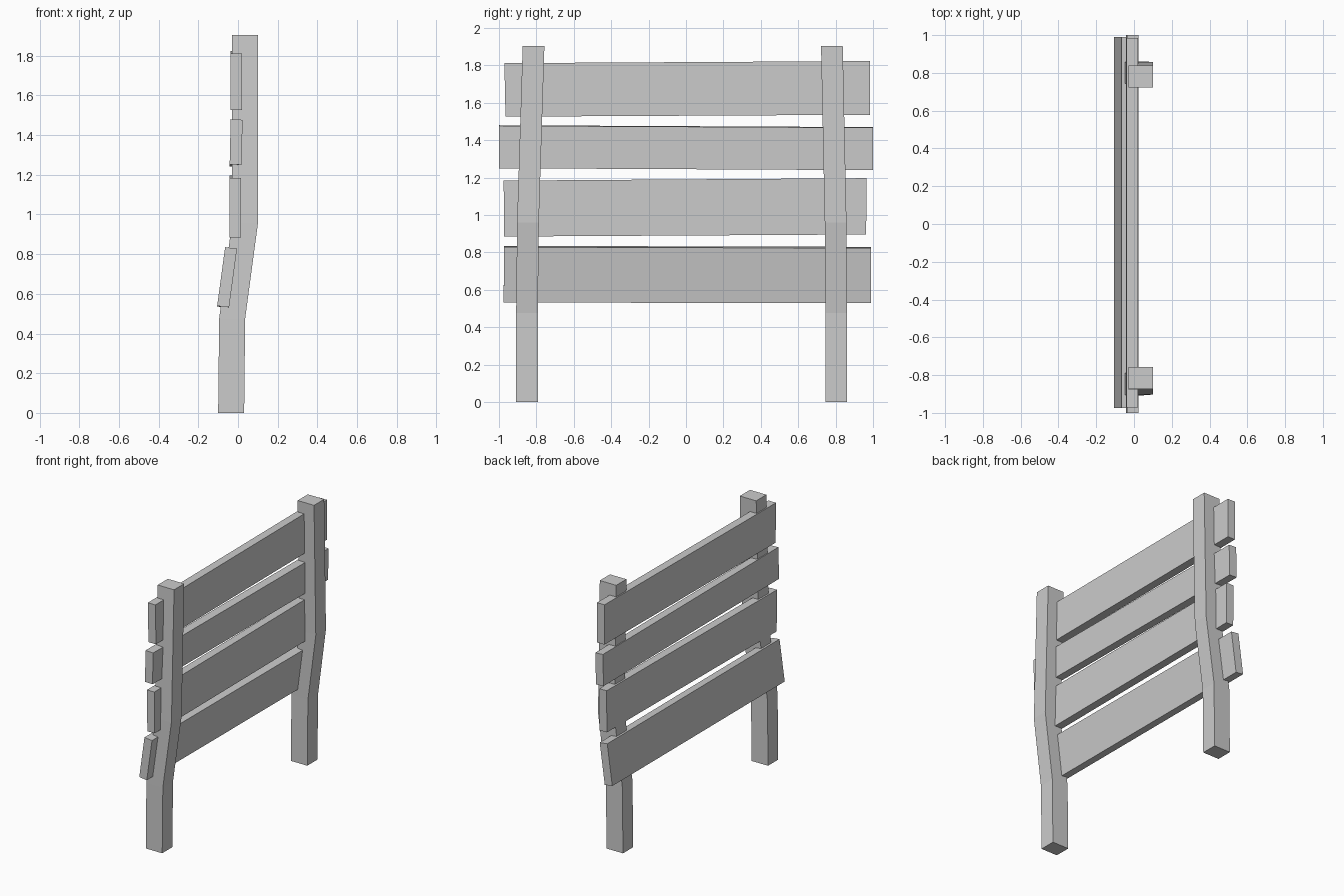
import bpy, bmesh

if "Cube" in bpy.data.objects:
    bpy.data.objects.remove(bpy.data.objects["Cube"])


def loft(name, rings):
    """Skin a list of four-point rings and cap both ends."""
    bm = bmesh.new()
    loops = [[bm.verts.new(p) for p in ring] for ring in rings]
    for a, b in zip(loops, loops[1:]):
        for i in range(4):
            j = (i + 1) % 4
            bm.faces.new((a[i], a[j], b[j], b[i]))
    bm.faces.new(loops[0][::-1])
    bm.faces.new(loops[-1])
    bmesh.ops.recalc_face_normals(bm, faces=bm.faces[:])
    mesh = bpy.data.meshes.new(name)
    bm.to_mesh(mesh)
    bm.free()
    obj = bpy.data.objects.new(name, mesh)
    bpy.context.collection.objects.link(obj)
    return obj


def post(name, centres):
    # Square timber, cranked backwards between the two middle stations
    rings = []
    for x, z, y in zip((-0.1, -0.095, -0.03, -0.03), (0, 0.475, 0.96, 1.905), centres):
        z, y = (z, y)
        rings.append([(x, y - 0.058, z), (x + 0.131, y - 0.058, z),
                      (x + 0.131, y + 0.058, z), (x, y + 0.058, z)])
    return loft(name, rings)


def plank(name, ends, x_bottom, x_top, drop=0.0, thick=0.06):
    # Each end: y at bottom, y at top, z bottom, z top
    rings = []
    for y0, y1, z0, z1 in ends:
        rings.append([(x_bottom, y0, z0 + drop), (x_bottom + thick, y0, z0),
                      (x_top + thick, y1, z1 - drop), (x_top, y1, z1)])
    return loft(name, rings)


# Posts
post("left_post", (-0.85, -0.85, -0.845, -0.815))
post("right_post", (0.803, 0.803, 0.8, 0.78))

# Slats, top to bottom
plank("top_slat", [(-0.965, -0.971, 1.526, 1.812), (0.985, 0.985, 1.536, 1.823)],
      -0.039, -0.039)
plank("upper_slat", [(-1.0, -1.0, 1.25, 1.48), (1.0, 1.0, 1.24, 1.47)],
      -0.042, -0.037, 0.003)
plank("middle_slat", [(-0.972, -0.975, 0.885, 1.184), (0.963, 0.966, 0.896, 1.197)],
      -0.043, -0.043, 0.0, 0.058)
plank("bottom_slat", [(-0.975, -0.973, 0.532, 0.835), (0.99, 0.99, 0.529, 0.83)],
      -0.105, -0.065, 0.007)
